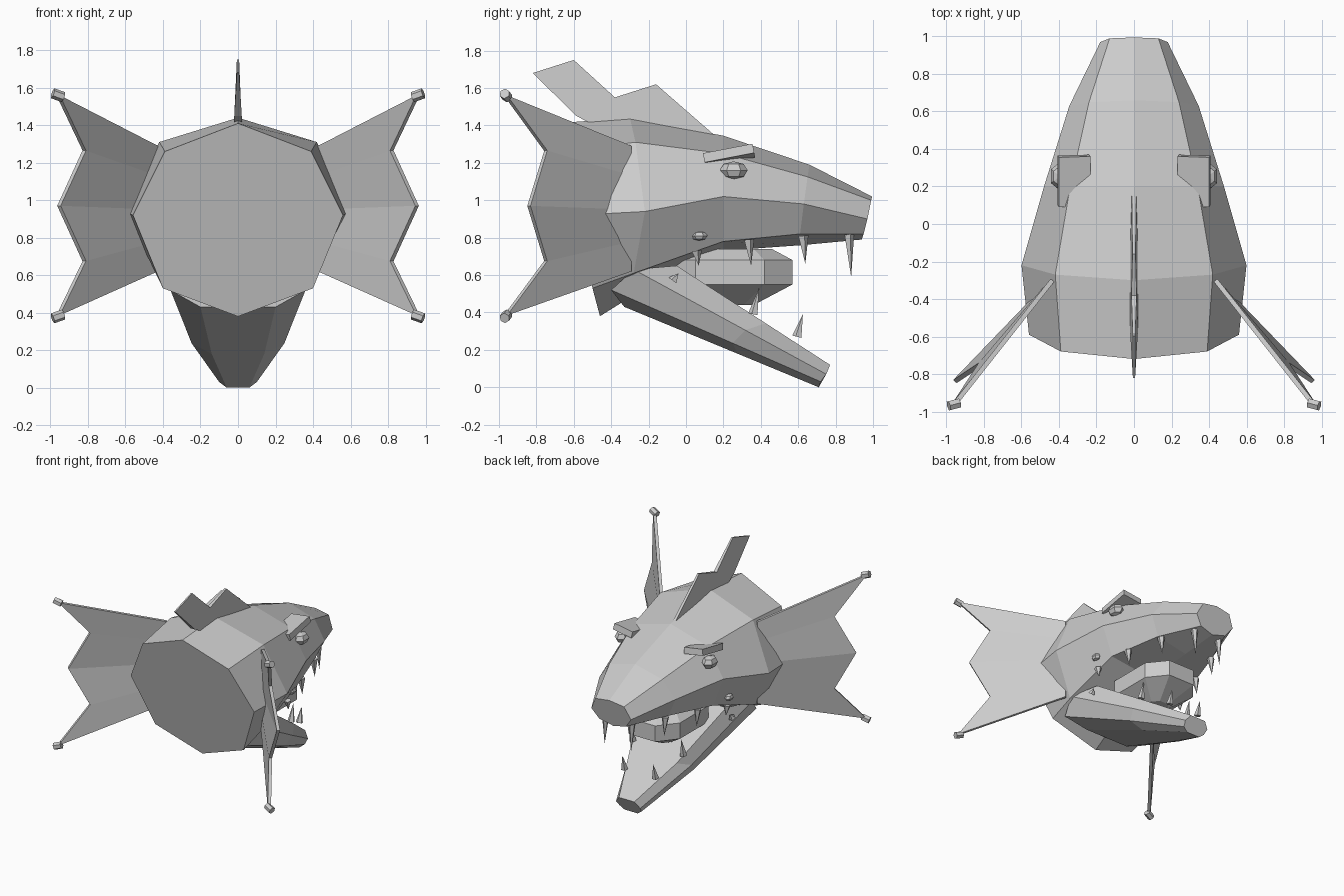
import bpy, bmesh, math
from mathutils import Vector, Matrix

if "Cube" in bpy.data.objects:
    bpy.data.objects.remove(bpy.data.objects["Cube"])


def make(name, verts, faces):
    me = bpy.data.meshes.new(name)
    me.from_pydata(verts, [], faces)
    bm = bmesh.new()
    bm.from_mesh(me)
    bmesh.ops.recalc_face_normals(bm, faces=bm.faces)
    bm.to_mesh(me)
    bm.free()
    ob = bpy.data.objects.new(name, me)
    bpy.context.collection.objects.link(ob)
    return ob


def loft(name, rings):
    """Skin closed rings of equal length and cap both ends."""
    n = len(rings[0])
    verts = [p for r in rings for p in r]
    faces = [(k * n + i, k * n + (i + 1) % n, (k + 1) * n + (i + 1) % n, (k + 1) * n + i)
             for k in range(len(rings) - 1) for i in range(n)]
    faces += [tuple(range(n)), tuple(range(len(verts) - n, len(verts)))]
    return make(name, verts, faces)


def full(half):
    """Complete a half ring by mirroring it across x = 0."""
    return half + [(-x, y, z) for x, y, z in reversed(half) if x > 0]


def mirror(ob):
    ob.modifiers.new("mirror", 'MIRROR')
    return ob


def cone(name, base, tip, r1, r2=0.0, sides=5):
    a, b = Vector(base), Vector(tip)
    rot = (b - a).to_track_quat('Z', 'Y').to_matrix().to_4x4()
    bm = bmesh.new()
    bmesh.ops.create_cone(bm, cap_ends=True, segments=sides, radius1=r1, radius2=r2,
                          depth=(b - a).length, matrix=Matrix.Translation((a + b) / 2) @ rot)
    me = bpy.data.meshes.new(name)
    bm.to_mesh(me)
    bm.free()
    ob = bpy.data.objects.new(name, me)
    bpy.context.collection.objects.link(ob)
    return mirror(ob)


def gem(name, loc, size):
    bm = bmesh.new()
    bmesh.ops.create_uvsphere(bm, u_segments=6, v_segments=4, radius=1,
                              matrix=Matrix.Translation(loc) @ Matrix.Diagonal((*size, 1)))
    me = bpy.data.meshes.new(name)
    bm.to_mesh(me)
    bm.free()
    ob = bpy.data.objects.new(name, me)
    bpy.context.collection.objects.link(ob)
    return mirror(ob)


# Skull with upper snout: octagonal rings from the neck cut to the nose
loft("skull", [full(r) for r in (
    [(0, -.72, 1.41), (.39, -.68, 1.26), (.56, -.59, .92), (.40, -.50, .53), (0, -.46, .38)],
    [(0, -.30, 1.44), (.42, -.27, 1.31), (.60, -.22, .94), (.41, -.28, .61), (0, -.30, .48)],
    [(0, .20, 1.345), (.34, .20, 1.25), (.48, .20, 1.02), (.39, .20, .78), (0, .20, .73)],
    [(0, .66, 1.19), (.24, .65, 1.125), (.345, .63, .98), (.27, .61, .82), (0, .62, .76)],
    [(0, .995, 1.02), (.13, .99, 1.0), (.18, .97, .90), (.12, .95, .82), (0, .94, .79)])])

# Lower jaw, hanging open
back = [(.20, -.33, .43), (.36, -.40, .52), (.40, -.28, .63), (.33, -.05, .65)]
tip = [(.06, .71, 0), (.10, .72, .03), (.11, .75, .07), (.07, .77, .12)]
mid = []
for a, b in zip(back, tip):
    p = Vector(a).lerp(Vector(b), .58)
    mid.append((p.x * 1.18, p.y, p.z))
loft("lower_jaw", [full(r) for r in (back, mid, tip)])

# Tongue: chunky bevelled slab
rings = []
for z, s in ((.44, .35), (.55, 1), (.68, 1), (.74, .65)):
    rings.append([(s * x, .25 + s * y, z) for x, y in (
        (.12, .32), (.24, .17), (.24, -.2), (.12, -.34),
        (-.12, -.34), (-.24, -.2), (-.24, .17), (-.12, .32))])
loft("tongue", rings)

# Crest fin, thin at its peaks
crest = [(.15, 1.35, .012), (-.16, 1.62, .008), (-.38, 1.55, .014), (-.60, 1.75, .006),
         (-.82, 1.68, .006), (-.585, 1.45, .02), (-.45, 1.38, .025), (-.1, 1.36, .022)]
loft("crest", [[(s * h, y, z) for y, z, h in crest] for s in (1, -1)])

# Side frills: folded membrane between skull and spikes
outer = [(.96, -.965, 1.56), (.82, -.75, 1.265), (.955, -.84, .97),
         (.82, -.75, .675), (.96, -.965, .385)]
inner = [(.435, -.30, z) for z in (1.29, 1.13, .95, .78, .62)]
frill = make("frill", outer + inner, [(i, i + 1, i + 6, i + 5) for i in range(4)])
solid = frill.modifiers.new("thickness", 'SOLIDIFY')
solid.thickness, solid.offset = .025, 0
mirror(frill)
for z, d in ((1.56, 1), (.38, -1)):
    cone("frill_tip", (.932, -.955, z - d * .01), (.988, -.97, z + d * .01), .028, .028, 6)

# Brows
bm = bmesh.new()
bmesh.ops.create_cube(bm, size=1, matrix=Matrix.Translation((.32, .23, 1.24))
                      @ Matrix.Rotation(.19, 4, 'X') @ Matrix.Rotation(-.15, 4, 'Y')
                      @ Matrix.Diagonal((.17, .27, .05, 1)))
me = bpy.data.meshes.new("brow")
bm.to_mesh(me)
bm.free()
brow = bpy.data.objects.new("brow", me)
bpy.context.collection.objects.link(brow)
mirror(brow)

# Eyes and cheek studs
gem("eye", (.395, .255, 1.16), (.055, .075, .048))
gem("cheek_stud", (.44, .07, .81), (.03, .045, .026))

# Teeth: (x, y, base z, tip z)
for x, y, z0, z1 in ((.41, .06, .73, .65), (.34, .34, .79, .65),
                     (.25, .63, .81, .66), (.12, .875, .83, .59)):
    cone("upper_tooth", (x, y - .005, z0), (x, y + .008, z1), .03)
for x, y, z0, z1 in ((.37, -.06, .57, .61), (.23, .37, .39, .53), (.14, .605, .27, .39)):
    cone("lower_tooth", (x, y - .01, z0), (x, y + .02, z1), .028)
